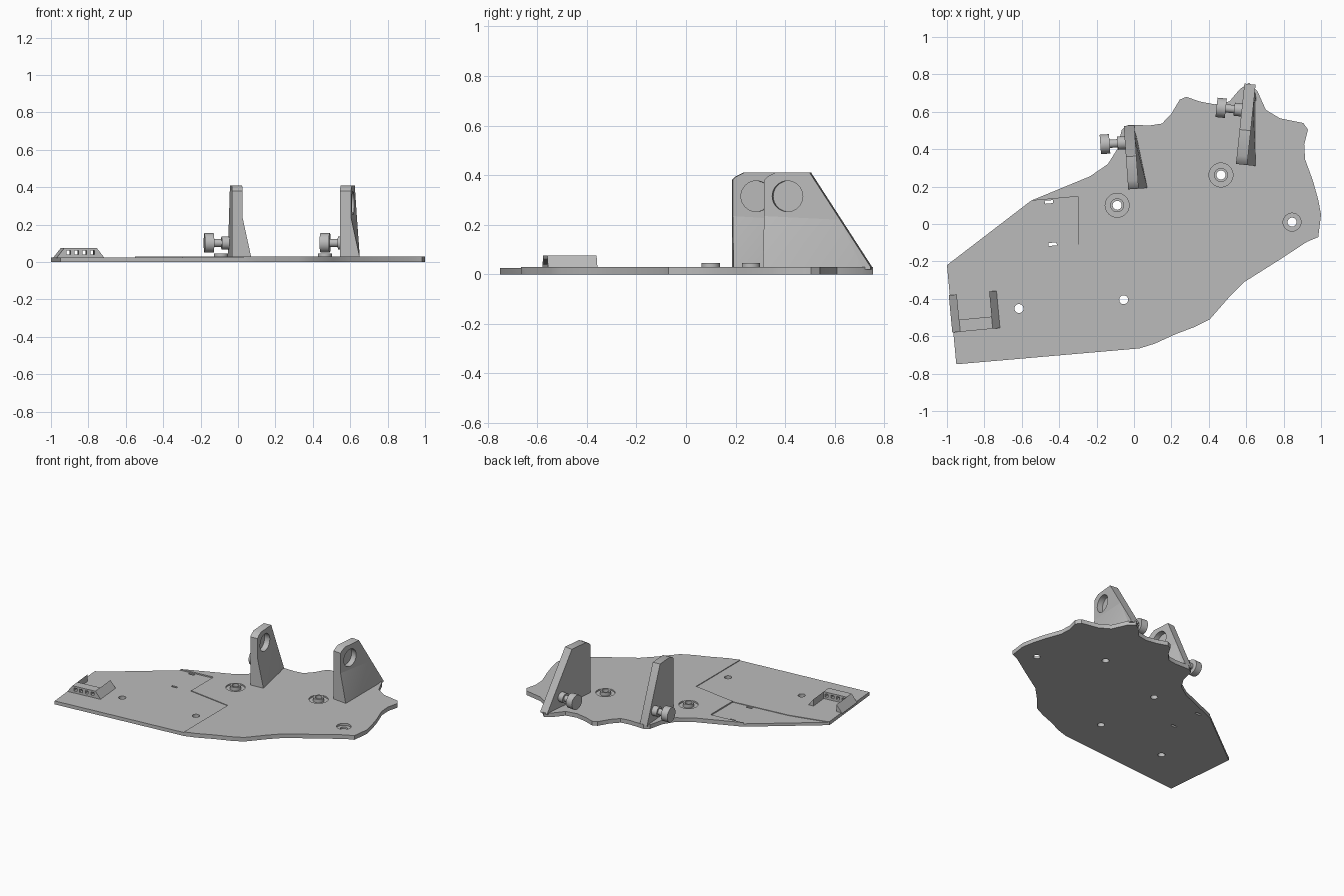
import bpy, bmesh, math
from mathutils import Matrix, Vector

default_cube = bpy.data.objects.get("Cube")
if default_cube:
    bpy.data.objects.remove(default_cube, do_unlink=True)

grey = bpy.data.materials.new("plain grey")
grey.use_nodes = True
COLOUR = (0.5, 0.5, 0.5, 1)
grey.diffuse_color = COLOUR
grey.node_tree.nodes["Principled BSDF"].inputs["Base Color"].default_value = COLOUR


def finish(name, bm, frame=Matrix()):
    """Turn a bmesh into a named object placed by a frame matrix."""
    bmesh.ops.recalc_face_normals(bm, faces=bm.faces)
    bm.transform(frame)
    mesh = bpy.data.meshes.new(name)
    bm.to_mesh(mesh)
    bm.free()
    mesh.materials.append(grey)
    obj = bpy.data.objects.new(name, mesh)
    bpy.context.collection.objects.link(obj)
    return obj


def prism(name, profile, low, high, frame=Matrix(), axis="z"):
    """Extrude a flat profile along z, or a (y, z) profile along x, or (x, z) along y."""
    place = {"z": lambda a, b, c: (a, b, c),
             "x": lambda a, b, c: (c, a, b),
             "y": lambda a, b, c: (a, c, b)}[axis]
    bm = bmesh.new()
    face = bm.faces.new([bm.verts.new(place(a, b, low)) for a, b in profile])
    moved = bmesh.ops.extrude_face_region(bm, geom=[face])["geom"]
    shift = Vector(place(0, 0, high - low))
    bmesh.ops.translate(bm, vec=shift, verts=[v for v in moved if isinstance(v, bmesh.types.BMVert)])
    return finish(name, bm, frame)


def box(name, low, high, frame=Matrix()):
    (x, y, z), (p, q, r) = low, high
    return prism(name, [(x, y), (p, y), (p, q), (x, q)], z, r, frame)


def disc(name, centre, radius, low, high, frame=Matrix(), axis="z"):
    """Round prism with its axis along one local axis."""
    turns = [math.tau * i / 32 for i in range(32)]
    ring = [(centre[0] + radius * math.cos(t), centre[1] + radius * math.sin(t)) for t in turns]
    return prism(name, ring, low, high, frame, axis)


def combine(obj, tools, operation="DIFFERENCE"):
    """Apply booleans and remove the helper objects."""
    for tool in tools:
        tool.hide_render = True
        mod = obj.modifiers.new("boolean", "BOOLEAN")
        mod.operation, mod.solver, mod.object = operation, "EXACT", tool
        bpy.context.view_layer.update()
        result = bpy.data.meshes.new_from_object(obj.evaluated_get(bpy.context.evaluated_depsgraph_get()))
        obj.modifiers.clear()
        obj.data = result
        bpy.data.objects.remove(tool, do_unlink=True)


def frame_at(x, y, degrees):
    return Matrix.Translation((x, y, 0)) @ Matrix.Rotation(math.radians(degrees), 4, "Z")


# Base plate with its wavy edge
outline = [
    (-.95, -.75), (-1, -.22), (-.55, .125), (-.235, .255), (-.14, .32), (-.09, .4),
    (-.065, .505), (-.03, .53), (.085, .527), (.15, .537), (.2, .59), (.245, .665),
    (.28, .68), (.35, .655), (.43, .64), (.51, .655), (.565, .72), (.615, .755),
    (.66, .71), (.705, .61), (.78, .565), (.905, .54), (.93, .505), (.91, .425),
    (.915, .345), (.957, .23), (.985, .13), (1, .05), (.985, -.07), (.925, -.095),
    (.78, -.19), (.59, -.31), (.51, -.39), (.405, -.51), (.325, -.55), (.22, -.59),
    (.11, -.64), (.03, -.665)]
plate = prism("base_plate", outline, 0, .03)

# Lower front area and the shallow pocket beside it
step = [(-2, -1), (.03, -1), (.03, -.16), (-.3, -.11), (-.3, .147), (-.6, .12), (-2, .12)]
pocket = [(-.3, .147), (-.3, -.11), (-.72, -.15), (-1.1, -.24), (-2, .12), (-.6, .12)]
cuts = [prism("cutter", step, .025, .1), prism("cutter", pocket, .021, .1)]

# Round recesses, screw holes and slots
raised_holes = [(.465, .262), (-.09, .1)]
side_hole = (.845, .01)
cuts += [disc("cutter", c, .064, .02, .1) for c in raised_holes]
cuts.append(disc("cutter", side_hole, .048, .015, .1))
for c in raised_holes + [side_hole, (-.615, -.452), (-.055, -.405)]:
    cuts.append(disc("cutter", c, .024, -.1, .1))
for x, y in [(-.455, .118), (-.435, -.108)]:
    cuts.append(box("cutter", (-.022, -.008, -.1), (.022, .008, .1), frame_at(x, y, 5)))
combine(plate, cuts)

# Raised collars around two of the holes
for i, c in enumerate(raised_holes):
    collar = disc(f"hole_collar_{i + 1}", c, .037, .018, .045)
    combine(collar, [disc("cutter", c, .024, -.1, .1)])


def bracket(name, frame, length, top_end, eye, half):
    """Upright lug with a blind round eye, a flared foot and a side knob."""
    slope = (length - top_end) / .38
    profile = [(0, .02), (0, .38), (.015, .395), (.045, .41), (top_end, .41), (length, .03), (length, .02)]
    lug = prism(name, profile, -half, half, frame, "x")
    combine(lug, [disc("cutter", (eye, .315), .062, half - .04, .2, frame, "x")])

    # Wedge foot, tapering towards the back
    bm = bmesh.new()
    back = top_end + slope * .19
    for co in [(0, 0, .235), (0, back, .22), (0, 0, .02), (0, length - .03, .02),
               (half, 0, .235), (half, back, .22), (half, length - .03, .02),
               (half + .047, 0, .02), (half + .008, length - .06, .02)]:
        bm.verts.new(co)
    bmesh.ops.convex_hull(bm, input=bm.verts)
    bmesh.ops.dissolve_limit(bm, angle_limit=.01, verts=bm.verts, edges=bm.edges)
    finish(name + "_foot", bm, frame)


def knob(name, frame, y, reach, half):
    """Stepped round knob pointing sideways out of a bracket."""
    for part, radius, start, end in [("flange", .035, -half - .04, 0),
                                     ("shaft", .022, -reach + .03, -half),
                                     ("head", .052, -reach, -reach + .05)]:
        disc(f"{name}_{part}", (y, .102), radius, start, end, frame, "x")


# Two brackets, turned slightly away from each other
left_frame = frame_at(.575, .318, -6)
right_frame = frame_at(-.003, .187, 4)
bracket("left_bracket", left_frame, .432, .185, .095, .03)
bracket("right_bracket", right_frame, .34, .175, .095, .028)
knob("left_knob", left_frame, .29, .165, .03)
knob("right_knob", right_frame, .25, .16, .028)

# Three-sided socket: slotted front bar and two sloping arms
socket = frame_at(-.842, -.568, 5.4)
bar = prism("socket_bar", [(-.13, .02), (.13, .02), (.087, .075), (-.087, .075)], 0, .065, socket, "y")
windows = []
for i in range(4):
    x = (i - 1.5) * .043
    windows.append(box("cutter", (x - .011, -.1, .04), (x + .011, .2, .062), socket))
combine(bar, windows)
for side, name in [(1, "left"), (-1, "right")]:
    ramp = [(side * .13, .02), (side * .087, .02), (side * .087, .075)]
    prism(f"socket_{name}_arm", ramp, .065, .2, socket, "y")

# Smooth the round walls, keep the edges crisp
bpy.ops.object.select_all(action="DESELECT")
for obj in bpy.context.scene.objects:
    if obj.type == "MESH":
        obj.select_set(True)
        bpy.context.view_layer.objects.active = obj
bpy.ops.object.shade_smooth_by_angle(angle=math.radians(30))
